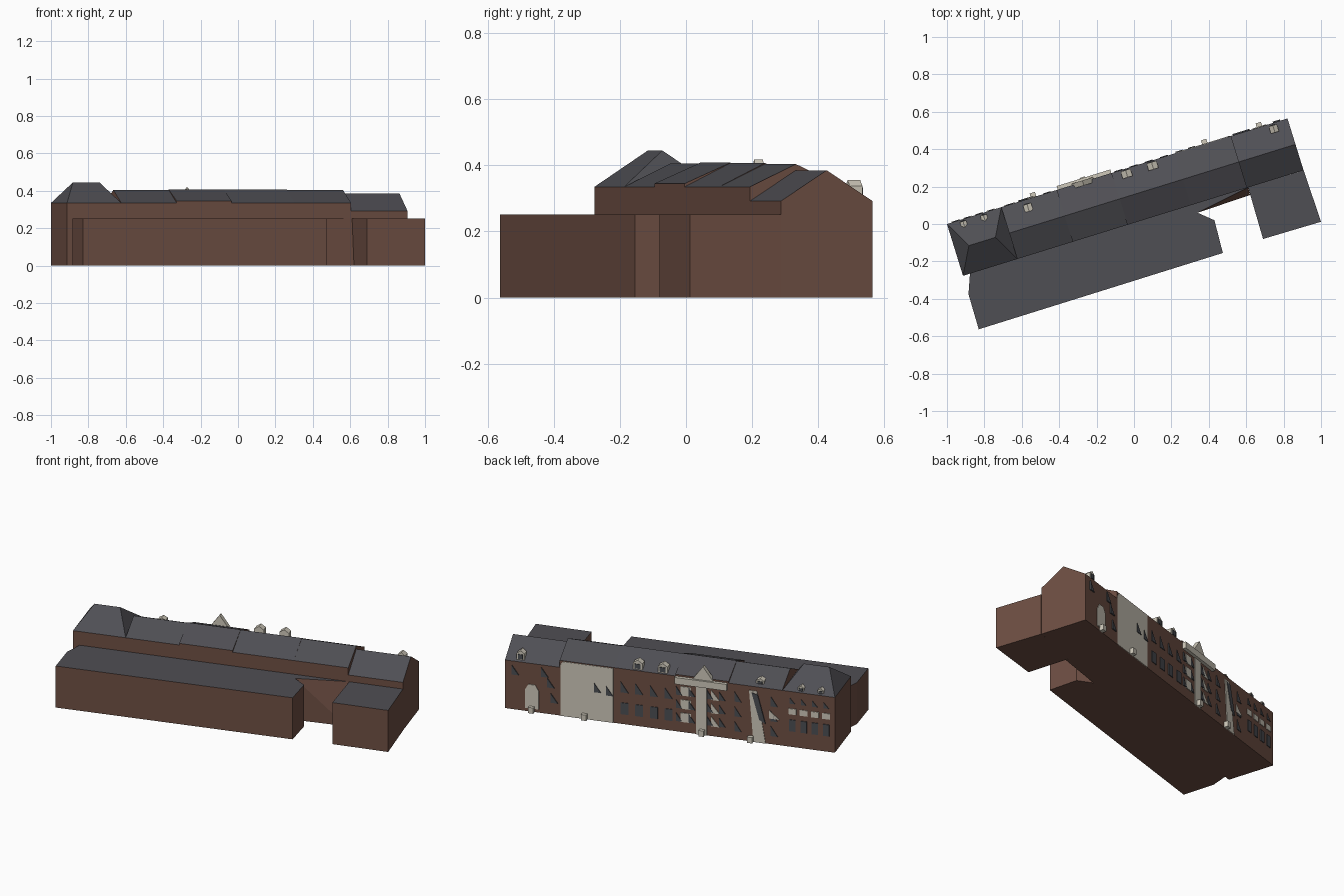
import bpy
import bmesh
from mathutils import Vector

cube = bpy.data.objects.get("Cube")
if cube:
    bpy.data.objects.remove(cube)


def material(name, color):
    mat = bpy.data.materials.new(name)
    mat.use_nodes = True
    mat.diffuse_color = (*color, 1)
    shader = next(n for n in mat.node_tree.nodes if n.type == "BSDF_PRINCIPLED")
    shader.inputs["Base Color"].default_value = (*color, 1)
    return mat


BRICK = material("brown brick", (0.155, 0.077, 0.056))
SLATE = material("dark slate", (0.078, 0.077, 0.088))
CREAM = material("cream stone", (0.62, 0.58, 0.49))
GLASS = material("dark glass", (0.07, 0.075, 0.085))

# Terrace frame: s runs along the rear facade, v runs from it to the front
ORIGIN = Vector((-1, 0, 0))
ALONG = Vector((0.955, 0.296, 0)).normalized()
ACROSS = Vector((ALONG.y, -ALONG.x, 0))
DEPTH = 0.29


def local(s, v, z):
    return ORIGIN + ALONG * s + ACROSS * v + Vector((0, 0, z))


def solid(name, groups, side, top=None):
    """Convex pieces in one object, with upward faces in the top material."""
    bm = bmesh.new()
    for points in groups:
        verts = [bm.verts.new(p) for p in points]
        hull = bmesh.ops.convex_hull(bm, input=verts)
        spare = {g for g in hull["geom_interior"] + hull["geom_unused"]
                 if isinstance(g, bmesh.types.BMVert)}
        bmesh.ops.delete(bm, geom=list(spare), context="VERTS")
    bmesh.ops.dissolve_limit(bm, angle_limit=0.01, verts=bm.verts, edges=bm.edges)
    bmesh.ops.recalc_face_normals(bm, faces=bm.faces)
    bm.normal_update()
    for face in bm.faces:
        face.material_index = int(top is not None and face.normal.z > 0.1)
    mesh = bpy.data.meshes.new(name)
    bm.to_mesh(mesh)
    bm.free()
    mesh.materials.append(side)
    if top:
        mesh.materials.append(top)
    obj = bpy.data.objects.new(name, mesh)
    bpy.context.collection.objects.link(obj)
    return obj


def block(points, height):
    return [Vector((x, y, z)) for x, y in points for z in (0, height)]


def plate(outline, proud=0.004):
    return [local(s, v, z) for s, z in outline for v in (0.001, -proud)]


def rect(s, z, w, h):
    return [(s - w / 2, z - h / 2), (s + w / 2, z - h / 2),
            (s + w / 2, z + h / 2), (s - w / 2, z + h / 2)]


def shard(s, z, w, h):
    return rect(s, z, w, h)[:3]


def box(s0, s1, v0, v1, z0, z1):
    return [local(s, v, z) for s in (s0, s1) for v in (v0, v1) for z in (z0, z1)]


# Terrace houses: start, end, eaves, ridge height, ridge inset at both ends
houses = {
    "hipped_end_house": (0, 0.304, 0.335, 0.445, 0.078),
    "second_house": (0.304, 0.614, 0.335, 0.405, 0),
    "pediment_house": (0.614, 0.922, 0.345, 0.408, 0),
    "dormer_house": (0.922, 1.275, 0.335, 0.407, 0),
    "stone_front_house": (1.275, 1.59, 0.335, 0.404, 0),
    "low_end_house": (1.59, 1.906, 0.292, 0.385, 0),
}
for name, (s0, s1, eave, ridge, inset) in houses.items():
    points = box(s0, s1, 0, DEPTH, 0, eave)
    points += [local(s, DEPTH / 2, ridge) for s in (s0 + inset, s1 - inset)]
    solid(name, [points], BRICK, SLATE)

# Flat roofed front annexes
ANNEX = 0.252
solid("long_annex", [block([(-0.877, -0.264), (-0.885, -0.375), (-0.83, -0.563),
                            (0.475, -0.155), (0.43, 0.02), (0.34, 0.06)], ANNEX)],
      BRICK, SLATE)
solid("annex_link", [block([(-0.877, -0.264), (0.34, 0.06), (0.61, 0.196)], ANNEX)],
      BRICK, SLATE)
solid("square_annex", [block([(0.61, 0.196), (0.69, -0.08), (1, 0.012),
                              (0.907, 0.287)], ANNEX)], BRICK, SLATE)
solid("slanted_yard_wall", [block([(0.34, 0.06), (0.61, 0.196)], ANNEX)
                            + [Vector((0.62, 0.155, 0))]], BRICK)

# Stone facing on the rear facade
stone = [plate([(1.28, 0), (1.585, 0), (1.585, 0.31), (1.57, 0.33), (1.28, 0.33)], 0.003)]
stone.append(plate([(1.71, 0.02), (1.79, 0.02), (1.79, 0.13),
                    (1.77, 0.165), (1.73, 0.165), (1.71, 0.13)]))
stone.append(plate([(0.40, 0), (0.47, 0), (0.495, 0.31), (0.45, 0.31)]))
stone.append(plate(rect(0.77, 0.15, 0.06, 0.3)))
for z in (0.09, 0.17, 0.25):
    stone.append(plate(rect(0.86, z, 0.06, 0.055)))
    stone.append(plate(shard(0.69, z, 0.05, 0.06)))
for s in (0.05, 0.115, 0.18, 0.245):
    stone.append(plate(rect(s, 0.215, 0.045, 0.035)))
stone.append(plate(shard(0.35, 0.18, 0.06, 0.05)))
solid("stone_facing", stone, CREAM)

# Cornice, pediment and doorsteps
solid("cornice", [box(0.62, 0.92, -0.02, 0.005, 0.295, 0.335)], CREAM)
solid("pediment", [[local(s, v, z) for s, z in ((0.70, 0.335), (0.82, 0.335), (0.76, 0.417))
                    for v in (-0.008, 0.02)]], CREAM)
solid("doorsteps", [box(s - 0.015, s + 0.015, -0.025, 0.005, 0, 0.035)
                    for s in (0.485, 0.765, 1.444, 1.75)], CREAM)

# Rear windows
glass = []
for s in (0.05, 0.115, 0.18, 0.245):
    glass.append(plate(rect(s, 0.13, 0.035, 0.07)))
    glass.append(plate(shard(s, 0.28, 0.03, 0.035)))
for s in (0.35, 0.56):
    for z in (0.08, 0.17, 0.26):
        glass.append(plate(shard(s, z, 0.04, 0.06)))
glass.append(plate([(0.40, 0.12), (0.435, 0.14), (0.48, 0.3), (0.445, 0.29)], 0.007))
for s in (0.65, 0.72, 0.825, 0.9):
    for z in (0.09, 0.17, 0.25):
        glass.append(plate(shard(s, z, 0.035, 0.05), 0.006))
for s in (0.96, 1.045, 1.13, 1.215):
    glass.append(plate(rect(s, 0.095, 0.045, 0.07)))
    glass.append(plate(shard(s, 0.225, 0.045, 0.065)))
for s, z in ((1.37, 0.2), (1.3, 0.19), (1.62, 0.1), (1.675, 0.25), (1.845, 0.24), (1.64, 0.19)):
    glass.append(plate(shard(s, z, 0.04, 0.055), 0.007))
solid("rear_windows", glass, GLASS)

# Roof dormers: position, inset, width, base, height
dormers = [(0.086, 0.012, 0.035, 0.335, 0.035), (0.2, 0.012, 0.035, 0.335, 0.035),
           (0.44, 0.025, 0.045, 0.335, 0.04), (0.997, 0.008, 0.055, 0.335, 0.06),
           (1.142, 0.008, 0.055, 0.335, 0.06), (1.82, 0.012, 0.045, 0.295, 0.06)]
bodies, panes = [], []
for s, v, w, z, h in dormers:
    body = box(s - w / 2, s + w / 2, v, v + 0.04, z, z + h * 0.7)
    bodies.append(body + [local(s, v, z + h), local(s, v + 0.04, z + h)])
    panes.append([p + local(0, v, 0) - ORIGIN
                  for p in plate(rect(s, z + h * 0.4, w * 0.6, h * 0.45))])
solid("dormers", bodies, CREAM)
solid("dormer_windows", panes, GLASS)
